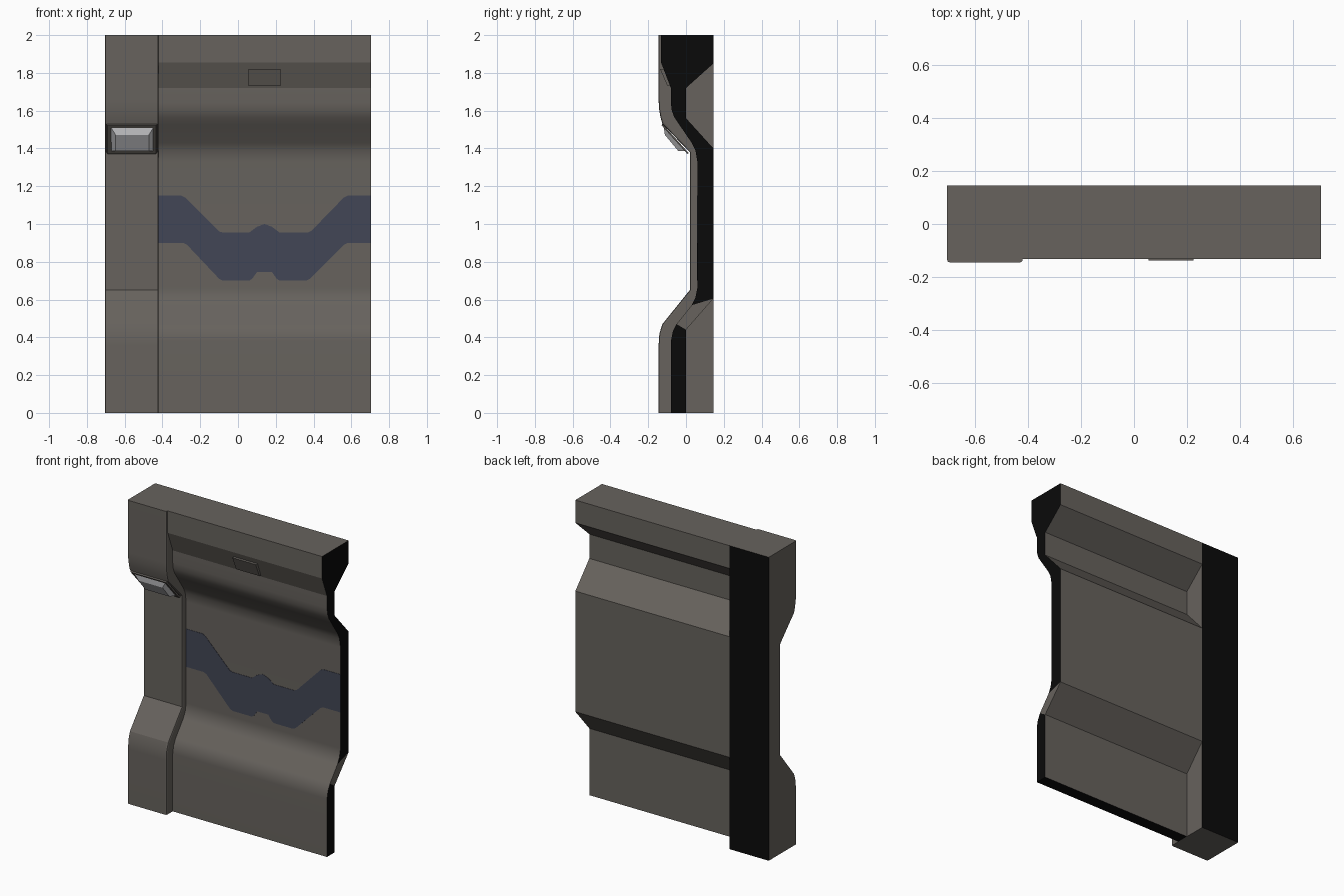
import bpy, bmesh, math

if "Cube" in bpy.data.objects:
    bpy.data.objects.remove(bpy.data.objects["Cube"])

def material(name, rgb):
    m = bpy.data.materials.new(name)
    m.diffuse_color = (*rgb, 1)
    m.use_nodes = True
    m.node_tree.nodes["Principled BSDF"].inputs["Base Color"].default_value = m.diffuse_color
    return m

GREY = material("warm_grey", (0.135, 0.123, 0.11))
BLACK = material("black", (0.003, 0.003, 0.003))
BLUE = material("stripe_blue", (0.055, 0.062, 0.092))
LIGHT = material("lamp_grey", (0.62, 0.62, 0.64))

def finish(name, bm, mats, smooth=None):
    me = bpy.data.meshes.new(name)
    bm.to_mesh(me)
    bm.free()
    ob = bpy.data.objects.new(name, me)
    bpy.context.collection.objects.link(ob)
    for m in mats:
        me.materials.append(m)
    if smooth:
        bpy.ops.object.select_all(action='DESELECT')
        ob.select_set(True)
        bpy.context.view_layer.objects.active = ob
        bpy.ops.object.shade_smooth_by_angle(angle=math.radians(smooth))
        mod = ob.modifiers.new("weighted", 'WEIGHTED_NORMAL')
        mod.keep_sharp = True
    return ob

def sweep(bm, profile, x0, x1):
    """Extrude a closed (y, z) profile along x; returns both vertex rings."""
    a = [bm.verts.new((x0, y, z)) for y, z in profile]
    b = [bm.verts.new((x1, y, z)) for y, z in profile]
    n = len(profile)
    for i in range(n):
        j = (i + 1) % n
        bm.faces.new((a[i], a[j], b[j], b[i]))
    return a, b

XL, XP, XR = -0.705, -0.42, 0.705

# Wall panel: front and back profiles from bottom to top
front = [(-.08, 0), (-.08, .38), (-.07, .43), (-.05, .47), (.03, .57), (.05, .61),
         (.06, .66), (.06, 1.33), (.05, 1.39), (.03, 1.43), (-.035, 1.525),
         (-.062, 1.565), (-.075, 1.60), (-.08, 1.64), (-.08, 1.72),
         (-.132, 1.855), (-.132, 2)]
back = [(0, 0), (0, .44), (.145, .605), (.145, 1.4), (0, 1.56), (0, 1.72),
        (.145, 1.85), (.145, 2)]
bm = bmesh.new()
a, b = sweep(bm, front + back[::-1], XP, XR)
f, k = b[:len(front)], b[len(front):][::-1]
# Right end: black below and above the lower bend, grey at the bend
caps = [(f[:4] + k[:2][::-1], 1), (f[3:5] + k[1:3][::-1], 0), (f[4:] + k[2:][::-1], 1)]
for verts, idx in caps:
    bm.faces.new(verts).material_index = idx
bm.normal_update()
for face in bm.faces:
    if all(v.co.z < 1e-5 for v in face.verts):
        face.material_index = 1
bmesh.ops.recalc_face_normals(bm, faces=bm.faces)
panel = finish("wall_panel", bm, [GREY, BLACK], 20)

# Left pillar with softened front edges and a black back
prof = [(-.145, 0), (-.145, .36), (-.141, .42), (-.125, .47), (.02, .65), (.02, 1.38),
        (-.125, 1.53), (-.135, 1.565), (-.143, 1.61), (-.145, 1.66), (-.145, 2),
        (.145, 2), (.145, 0)]
bm = bmesh.new()
a, b = sweep(bm, prof, XL, XP)
bm.faces.new(a)
bm.faces.new(b)
bmesh.ops.recalc_face_normals(bm, faces=bm.faces)
edges = [bm.edges.get((r[i], r[i + 1])) for r in (a, b) for i in range(10)]
bmesh.ops.bevel(bm, geom=edges, offset=.01, segments=2, profile=.5, affect='EDGES')
for face in bm.faces:
    if all(v.co.y > .144 for v in face.verts):
        face.material_index = 1
finish("pillar", bm, [GREY, BLACK], 20)

# Blue stripe plate on the flat middle of the panel
top = [(XP, 1.15), (-.30, 1.15), (-.28, 1.14), (-.10, .96), (-.08, .955), (.06, .955),
       (.10, .985), (.14, 1.0), (.18, .985), (.22, .955), (.37, .955), (.39, .965),
       (.56, 1.14), (.58, 1.15), (XR, 1.15)]
low = [(XP, .9), (-.29, .9), (-.27, .89), (-.10, .71), (-.08, .70), (.06, .70),
       (.075, .71), (.10, .745), (.18, .745), (.205, .71), (.22, .70), (.36, .70),
       (.38, .71), (.56, .89), (.58, .9), (XR, .9)]
bm = bmesh.new()
face = bm.faces.new([bm.verts.new((x, .0605, z)) for x, z in low + top[::-1]])
ext = bmesh.ops.extrude_face_region(bm, geom=[face])
for v in ext["geom"]:
    if isinstance(v, bmesh.types.BMVert):
        v.co.y -= .0025
bmesh.ops.recalc_face_normals(bm, faces=bm.faces)
finish("stripe", bm, [BLUE])

# Small plate on the upper slope of the panel
bm = bmesh.new()
a, b = sweep(bm, [(-.075, 1.73), (-.098, 1.73), (-.137, 1.82), (-.11, 1.82)], .055, .225)
bm.faces.new(a)
bm.faces.new(b)
bmesh.ops.recalc_face_normals(bm, faces=bm.faces)
finish("slope_plate", bm, [GREY])

# Lamp on the pillar slope: thin frame and a tapered light body
def slope_block(name, x0, x1, outer, inner, inset, mat):
    bm = bmesh.new()
    rings = []
    for (p, q), d in ((outer, 0), (inner, inset)):
        rings.append([bm.verts.new((x, y, z)) for x, (y, z) in
                      ((x0 + d, p), (x1 - d, p), (x1 - d, q), (x0 + d, q))])
    o, i = rings
    bm.faces.new(o)
    bm.faces.new(i)
    for n in range(4):
        m = (n + 1) % 4
        bm.faces.new((o[n], o[m], i[m], i[n]))
    bmesh.ops.recalc_face_normals(bm, faces=bm.faces)
    finish(name, bm, [mat])

slope_block("lamp_frame", -.695, -.43, ((.015, 1.375), (-.125, 1.53)),
            ((.007, 1.371), (-.13, 1.523)), .004, GREY)
slope_block("lamp", -.675, -.445, ((.0, 1.386), (-.118, 1.515)),
            ((-.04, 1.386), (-.112, 1.472)), .027, LIGHT)
